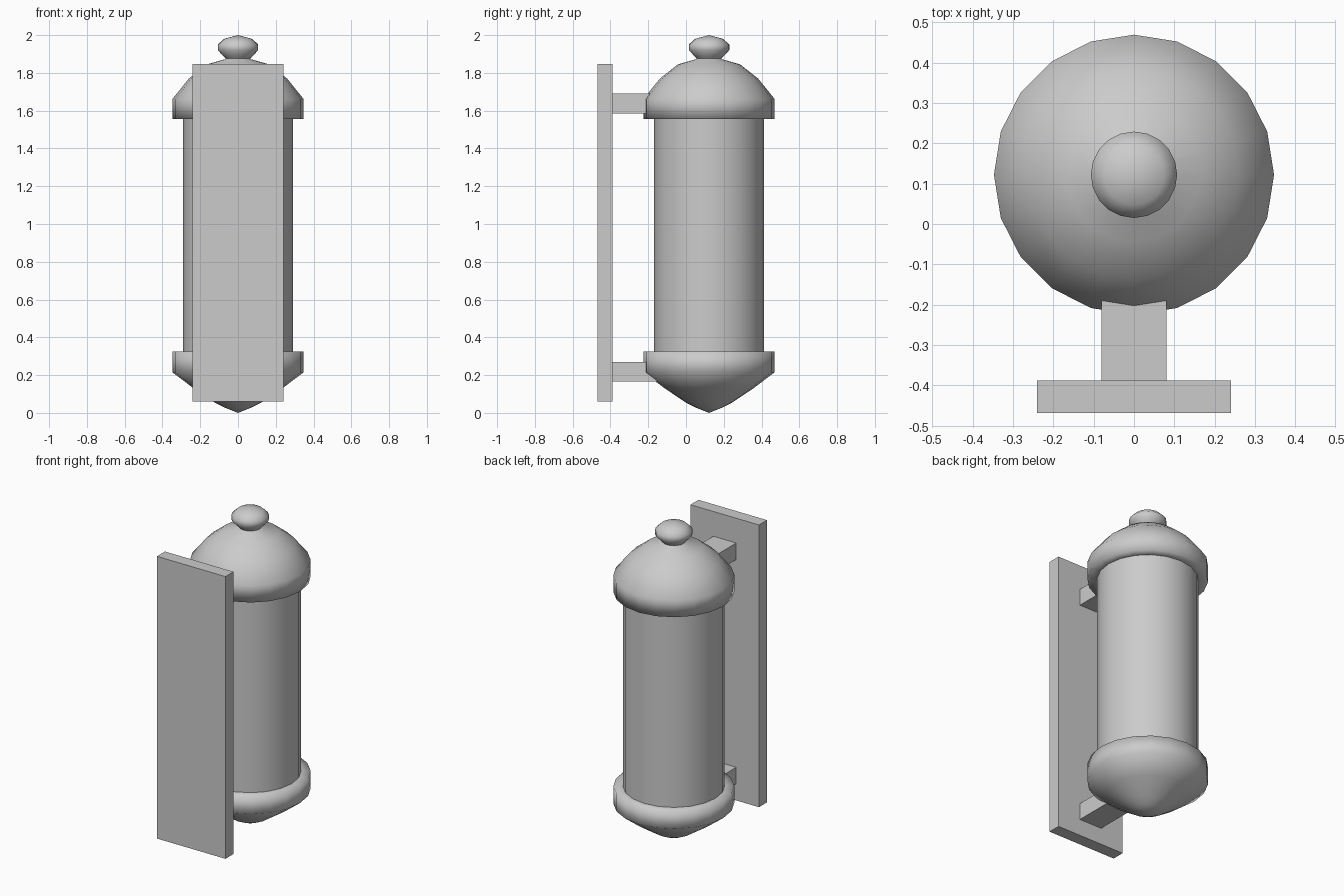
import bpy, bmesh
from math import cos, sin, pi

cube = bpy.data.objects.get("Cube")
if cube:
    bpy.data.objects.remove(cube, do_unlink=True)

SIDES, AXIS_Y = 20, 0.122

grey = bpy.data.materials.new("plain grey")
grey.use_nodes = True
colour = (0.6, 0.6, 0.6, 1)
grey.diffuse_color = colour
grey.node_tree.nodes["Principled BSDF"].inputs["Base Color"].default_value = colour


def finish(name, bm, smooth):
    bmesh.ops.recalc_face_normals(bm, faces=bm.faces)
    for f in bm.faces:
        f.smooth = smooth
    mesh = bpy.data.meshes.new(name)
    bm.to_mesh(mesh)
    bm.free()
    mesh.materials.append(grey)
    obj = bpy.data.objects.new(name, mesh)
    bpy.context.collection.objects.link(obj)
    return obj


def lathe(name, profile):
    """Revolve (radius, height) points about the lantern axis."""
    bm = bmesh.new()
    rings = []
    for r, z in profile:
        count = SIDES if r > 0 else 1
        rings.append([bm.verts.new((r * cos(2 * pi * i / SIDES),
                                    AXIS_Y + r * sin(2 * pi * i / SIDES), z))
                      for i in range(count)])
    for a, b in zip(rings, rings[1:]):
        for i in range(SIDES):
            j = (i + 1) % SIDES
            corners = [a[i % len(a)], a[j % len(a)], b[j % len(b)], b[i % len(b)]]
            bm.faces.new(list(dict.fromkeys(corners)))
    return finish(name, bm, True)


def box(name, x, y, z):
    bm = bmesh.new()
    bmesh.ops.create_cube(bm, size=1)
    for v in bm.verts:
        v.co = [lo + (c + 0.5) * (hi - lo) for c, (lo, hi) in zip(v.co, (x, y, z))]
    return finish(name, bm, False)


# Lantern body and its two caps
lathe("lamp_tube", [(0.292, 0.32), (0.292, 1.56)])
lathe("top_cap", [(0.285, 1.555), (0.347, 1.555), (0.347, 1.662), (0.26, 1.77),
                  (0.165, 1.845), (0.07, 1.872), (0.055, 1.885)])
lathe("finial", [(0.055, 1.865), (0.075, 1.887), (0.107, 1.92), (0.107, 1.95),
                 (0.075, 1.98), (0, 2.0)])
lathe("bottom_cap", [(0.285, 0.325), (0.347, 0.325), (0.347, 0.215),
                     (0.235, 0.13), (0.12, 0.053), (0.075, 0.03), (0, 0)])

# Wall plate and brackets
box("wall_plate", (-0.24, 0.24), (-0.468, -0.388), (0.06, 1.847))
for name, base in (("lower_bracket", 0.165), ("upper_bracket", 1.585)):
    box(name, (-0.08, 0.08), (-0.388, -0.13), (base, base + 0.105))
